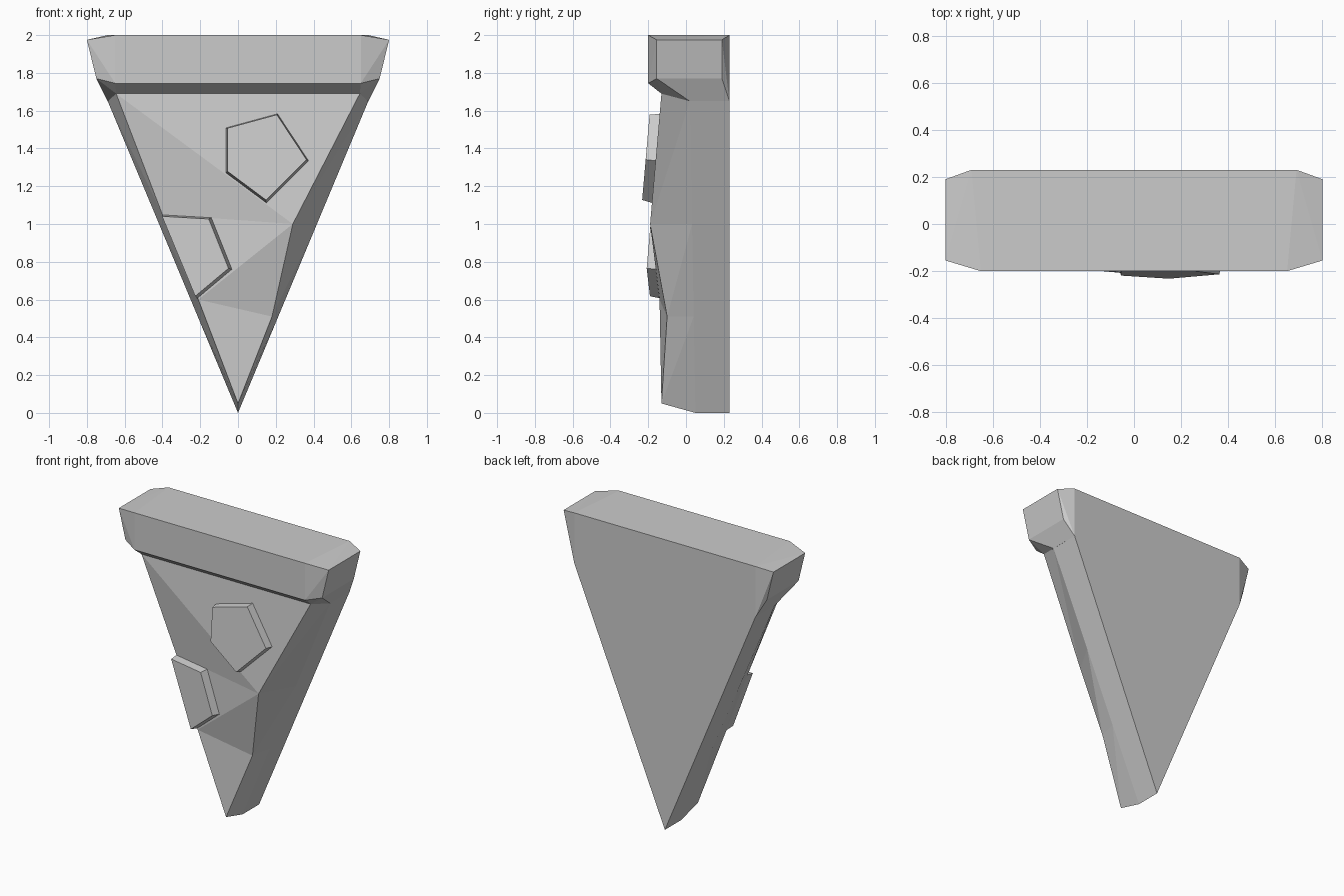
import bpy
import bmesh
from mathutils import Vector
from mathutils.geometry import normal

cube = bpy.data.objects.get("Cube")
if cube:
    bpy.data.objects.remove(cube, do_unlink=True)

grey = bpy.data.materials.new("plain grey")
grey.use_nodes = True
COLOUR = (0.6, 0.6, 0.6, 1)
grey.diffuse_color = COLOUR
grey.node_tree.nodes["Principled BSDF"].inputs["Base Color"].default_value = COLOUR


def finish(name, bm):
    """Turn a bmesh into a flat-shaded object with outward normals."""
    bmesh.ops.recalc_face_normals(bm, faces=bm.faces[:])
    mesh = bpy.data.meshes.new(name)
    bm.to_mesh(mesh)
    bm.free()
    mesh.materials.append(grey)
    obj = bpy.data.objects.new(name, mesh)
    bpy.context.collection.objects.link(obj)
    return obj


# Slice body: uneven front, bevelled edge, flat back
tip = Vector((0, -0.13, 0.05))
low_l, low_r = Vector((-0.21, -0.14, 0.60)), Vector((0.18, -0.10, 0.51))
mid_l, mid_r = Vector((-0.40, -0.10, 1.05)), Vector((0.29, -0.19, 1.00))
top_l, top_r = Vector((-0.645, -0.13, 1.69)), Vector((0.645, -0.13, 1.69))

bm = bmesh.new()
front = {n: bm.verts.new(p) for n, p in dict(
    tip=tip, low_l=low_l, low_r=low_r, mid_l=mid_l, mid_r=mid_r,
    top_l=top_l, top_r=top_r).items()}
for names in ("top_l top_r mid_r", "top_l mid_r mid_l", "mid_l mid_r low_l",
              "low_l mid_r low_r", "low_l low_r tip"):
    bm.faces.new([front[n] for n in names.split()])

edge_tip = bm.verts.new((0, 0.05, 0))
back_tip = bm.verts.new((0, 0.23, 0))
edge_top, back_top = [], []
for s, side in ((-1, "_l"), (1, "_r")):
    rim = [front["tip"]] + [front[n + side] for n in ("low", "mid", "top")]
    edge, back = [edge_tip], [back_tip]
    for z in (0.51, 1.0, 1.65):
        edge.append(bm.verts.new((s * z * 0.418, 0.05 - z * 0.018, z)))
        back.append(bm.verts.new((s * z * 0.418, 0.23, z)))
    for i in range(3):
        for a, b in ((rim, edge), (edge, back)):
            bm.faces.new((a[i], a[i + 1], b[i + 1]))
            bm.faces.new((a[i], b[i + 1], b[i]))
    edge_top.append(edge)
    back_top.append(back)
left, right = back_top
bm.faces.new(left + right[:0:-1])
bm.faces.new((front["top_l"], front["top_r"], edge_top[1][-1], edge_top[0][-1]))
bm.faces.new((edge_top[0][-1], edge_top[1][-1], right[-1], left[-1]))
finish("slice_body", bm)

# Crust: chamfered bar with tapered ends, mirrored across x
bm = bmesh.new()
half = [(0.80, -0.155, 1.975), (0.80, 0.19, 1.975), (0.75, 0.19, 1.77),
        (0.75, -0.155, 1.77), (0.65, -0.20, 2.0), (0.65, -0.20, 1.745),
        (0.645, -0.13, 1.69), (0.69, 0.02, 1.65), (0.69, 0.23, 1.65),
        (0.69, 0.23, 2.0)]
for x, y, z in half:
    for s in (-1, 1):
        bm.verts.new((s * x, y, z))
bmesh.ops.convex_hull(bm, input=bm.verts[:])
bmesh.ops.dissolve_limit(bm, angle_limit=0.03, verts=bm.verts[:], edges=bm.edges[:])
finish("crust", bm)


def topping(name, outline, plane, pivot):
    """Tapered slab lying on the plane through three surface points."""
    n = normal(plane)
    if n.y > 0:
        n = -n
    base = []
    for x, z in outline:
        y = plane[0].y - (n.x * (x - plane[0].x) + n.z * (z - plane[0].z)) / n.y
        base.append(Vector((x, y, z)))
    centre = sum((base[i] for i in pivot), Vector()) / len(pivot)
    bm = bmesh.new()
    lower = [bm.verts.new(p - n * 0.01) for p in base]
    upper = [bm.verts.new(centre.lerp(p, 0.95) + n * 0.053) for p in base]
    bm.faces.new(lower)
    bm.faces.new(upper)
    for i in range(len(base)):
        j = (i + 1) % len(base)
        bm.faces.new((lower[i], lower[j], upper[j], upper[i]))
    finish(name, bm)


# Toppings: a whole pentagon and one cut off by the slice edge
topping("upper_topping",
        [(-0.065, 1.51), (0.21, 1.585), (0.375, 1.335), (0.15, 1.11), (-0.065, 1.27)],
        (top_l, top_r, mid_r), range(5))
topping("edge_topping",
        [(-0.40, 1.05), (-0.14, 1.035), (-0.03, 0.76), (-0.215, 0.605)],
        (mid_l, mid_r, low_l), (0, 3))
